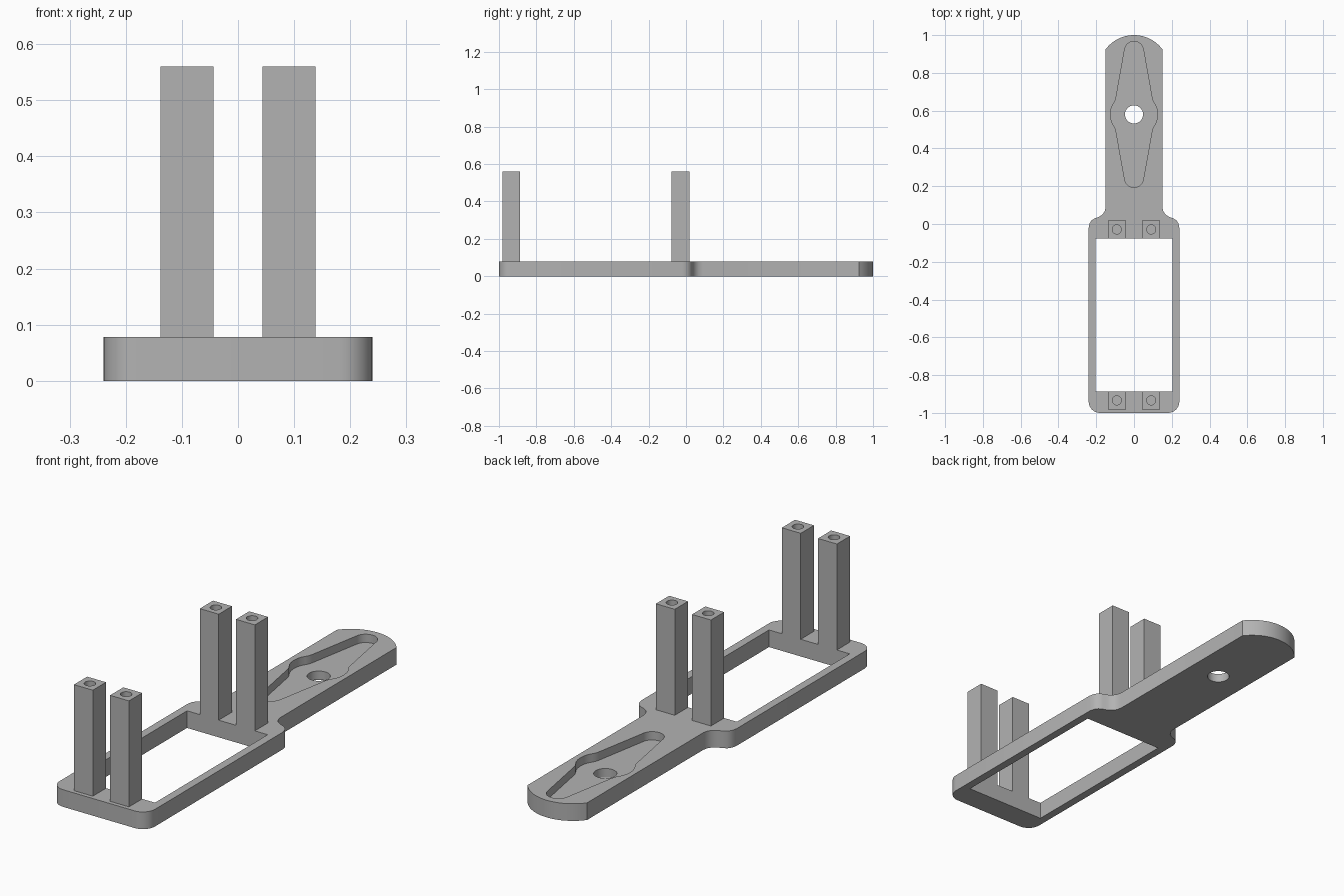
import bpy, bmesh
from math import sin, cos, radians, asin, degrees

if "Cube" in bpy.data.objects:
    bpy.data.objects.remove(bpy.data.objects["Cube"])

PLATE_TOP, POCKET_FLOOR, POST_TOP = 0.078, 0.04, 0.56
POST_SIZE, POST_X = 0.095, 0.091
FRONT_Y, BACK_Y = -0.934, -0.029
HUB_Y = 0.58

grey = bpy.data.materials.new("plain grey")
grey.use_nodes = True
grey.diffuse_color = (0.45, 0.45, 0.45, 1)
grey.node_tree.nodes["Principled BSDF"].inputs["Base Color"].default_value = grey.diffuse_color


def arc(cx, cy, r, start, end, steps):
    """Points on an arc, angles in degrees."""
    angles = [radians(start + (end - start) * i / steps) for i in range(steps + 1)]
    return [(cx + r * cos(a), cy + r * sin(a)) for a in angles]


def mirrored(half):
    """Close a right-hand half outline with its mirror image."""
    return half + [(-x, y) for x, y in reversed(half) if abs(x) > 1e-5]


def prism(name, outline, z0, z1):
    """Extrude a counter-clockwise outline from z0 to z1."""
    bm = bmesh.new()
    base = bm.faces.new([bm.verts.new((x, y, z0)) for x, y in outline])
    top = bmesh.ops.extrude_face_region(bm, geom=[base])["geom"]
    bmesh.ops.translate(bm, vec=(0, 0, z1 - z0),
                        verts=[g for g in top if isinstance(g, bmesh.types.BMVert)])
    bmesh.ops.recalc_face_normals(bm, faces=bm.faces)
    mesh = bpy.data.meshes.new(name)
    bm.to_mesh(mesh)
    bm.free()
    mesh.materials.append(grey)
    obj = bpy.data.objects.new(name, mesh)
    bpy.context.collection.objects.link(obj)
    return obj


def select_only(obj):
    bpy.ops.object.select_all(action="DESELECT")
    obj.select_set(True)
    bpy.context.view_layer.objects.active = obj


def cut(obj, cutter):
    """Subtract a cutter, then remove it."""
    cutter.hide_render = True
    mod = obj.modifiers.new("cut", "BOOLEAN")
    mod.operation, mod.solver, mod.object = "DIFFERENCE", "EXACT", cutter
    select_only(obj)
    bpy.ops.object.modifier_apply(modifier=mod.name)
    bpy.data.objects.remove(cutter)


def rectangle(x, y, w, d):
    return [(x - w / 2, y - d / 2), (x + w / 2, y - d / 2),
            (x + w / 2, y + d / 2), (x - w / 2, y + d / 2)]


def circle(x, y, r):
    return arc(x, y, r, 0, 360, 32)[:-1]


# Base plate: rounded frame, curved shoulders, narrow arm with an arched end
END_R = 0.1875
half_angle = degrees(asin(0.15 / END_R))
shoulder = [(0.24, -0.02), (0.235, 0.003), (0.223, 0.021), (0.205, 0.031), (0.185, 0.038),
            (0.167, 0.05), (0.155, 0.068), (0.15, 0.09)]
half = (arc(0.18, -0.94, 0.06, -90, 0, 8) + shoulder
        + arc(0, 1 - END_R, END_R, 90 - half_angle, 90, 10))
plate = prism("base_plate", mirrored(half), 0, PLATE_TOP)

# Rectangular opening between the post rows
open_front, open_back = FRONT_Y + POST_SIZE / 2, BACK_Y - POST_SIZE / 2
cut(plate, prism("opening_cutter",
                 rectangle(0, (open_front + open_back) / 2, 0.406, open_back - open_front),
                 -0.1, 0.2))

# Recess shaped like a double-ended lever with a round hub
quarter = [(0.125, 0), (0.123, 0.022), (0.117, 0.042), (0.108, 0.058), (0.1, 0.072), (0.095, 0.09)]
quarter += arc(0, 0.337, 0.05, 10, 90, 8)
lower = [(x, HUB_Y - y) for x, y in reversed(quarter)]
upper = [(x, HUB_Y + y) for x, y in quarter[1:]]
cut(plate, prism("recess_cutter", mirrored(lower + upper), POCKET_FLOOR, 0.2))

# Hub hole through the arm
cut(plate, prism("hub_cutter", circle(0, HUB_Y, 0.048), -0.1, 0.2))
parts = [plate]

# Four square posts with blind screw holes in their tops
for row, y in (("front", FRONT_Y), ("back", BACK_Y)):
    for side, x in (("left", POST_X), ("right", -POST_X)):
        post = prism(f"{row}_{side}_post", rectangle(x, y, POST_SIZE, POST_SIZE),
                     PLATE_TOP, POST_TOP)
        cut(post, prism("screw_cutter", circle(x, y, 0.024), POST_TOP - 0.25, POST_TOP + 0.1))
        parts.append(post)

for part in parts:
    select_only(part)
    bpy.ops.object.shade_smooth_by_angle(angle=radians(30))
